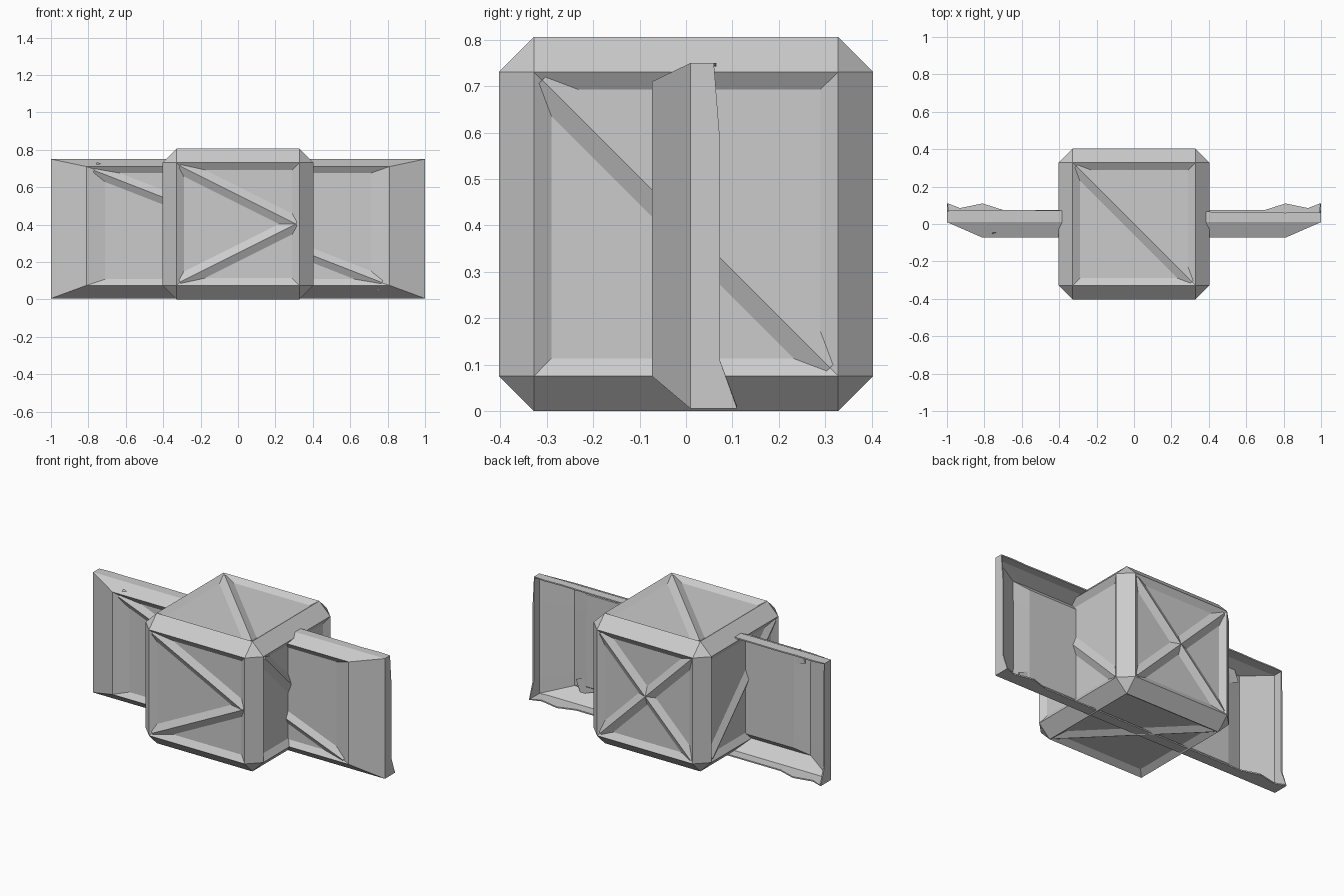
import bpy, bmesh
from math import radians
from mathutils import Vector

if "Cube" in bpy.data.objects:
    bpy.data.objects.remove(bpy.data.objects["Cube"])


def finish(bm, name):
    bmesh.ops.recalc_face_normals(bm, faces=bm.faces)
    me = bpy.data.meshes.new(name)
    bm.to_mesh(me)
    bm.free()
    ob = bpy.data.objects.new(name, me)
    bpy.context.collection.objects.link(ob)
    return ob


def ridge(name, a, b, n, half_width, height):
    """Triangular brace from a to b lying on a surface with normal n."""
    a, b, n = Vector(a), Vector(b), Vector(n)
    side = (b - a).normalized().cross(n) * half_width
    bm = bmesh.new()
    ends = [[bm.verts.new(p + o) for o in (side - n * 0.005, n * height, -side - n * 0.005)]
            for p in (a, b)]
    for i in range(3):
        j = (i + 1) % 3
        bm.faces.new((ends[0][i], ends[0][j], ends[1][j], ends[1][i]))
    bm.faces.new(ends[0])
    bm.faces.new(ends[1][::-1])
    return finish(bm, name)


# Crate body: chamfered cube with recessed panels
H, C, INSET, DEPTH = 0.403, 0.328, 0.038, 0.024
bm = bmesh.new()
for axis in range(3):
    for s in (-1, 1):
        for u in (-C, C):
            for v in (-C, C):
                p = [u, v]
                p.insert(axis, s * H)
                bm.verts.new((p[0], p[1], p[2] + H))
bmesh.ops.convex_hull(bm, input=bm.verts)
bmesh.ops.dissolve_limit(bm, angle_limit=radians(1), verts=bm.verts, edges=bm.edges)
bmesh.ops.recalc_face_normals(bm, faces=bm.faces)
panels = [f for f in bm.faces if max(abs(c) for c in f.normal) > 0.99]
bmesh.ops.inset_individual(bm, faces=panels, thickness=INSET, depth=-DEPTH, use_even_offset=True)
finish(bm, "crate_body")

# Crate braces: sideways V in front, X behind, single diagonals elsewhere
F, E = H - DEPTH, 0.31
lo, hi = H - E, H + E
braces = [
    ("front_brace_upper", (-E, -F, hi), (E, -F, H), (0, -1, 0)),
    ("front_brace_lower", (-E, -F, lo), (E, -F, H), (0, -1, 0)),
    ("back_brace_a", (-E, F, hi), (E, F, lo), (0, 1, 0)),
    ("back_brace_b", (-E, F, lo), (E, F, hi), (0, 1, 0)),
    ("right_brace", (F, -E, hi), (F, E, lo), (1, 0, 0)),
    ("left_brace", (-F, -E, hi), (-F, E, lo), (-1, 0, 0)),
    ("top_brace", (-E, E, H + F), (E, -E, H + F), (0, 0, 1)),
    ("bottom_brace", (-E, E, H - F), (E, -E, H - F), (0, 0, -1)),
]
for name, a, b, n in braces:
    ridge(name, a, b, n, 0.05, DEPTH - 0.002)

# Broken wide panel: open-backed shell passing through the crate
XS = (-1, -0.93, -0.81, -0.7, 0.7, 0.81, 0.93, 1)
BOTTOM_Y = (0.11, 0.085, 0.11, 0.075, 0.075, 0.11, 0.085, 0.11)
TOP_Y = (0.07, 0.075, 0.072, 0.075, 0.063, 0.06, 0.065, 0.06)
ZS = (0.14, 0.78)
SIDE_Y = (0.073, 0.073)


def loop(bm, hx, z0, z1, y=None):
    """Rectangular loop of points; y=None gives the ragged back edge."""
    dz = z1 - z0
    pts = [(x, 0, yy) for x, yy in zip(XS, BOTTOM_Y)]
    pts += [(1, z, yy) for z, yy in zip(ZS, SIDE_Y)]
    pts += [(x, 1, yy) for x, yy in zip(XS[::-1], TOP_Y[::-1])]
    pts += [(-1, z, yy) for z, yy in zip(ZS[::-1], SIDE_Y)]
    return [bm.verts.new((hx * x, yy if y is None else y, z0 + dz * z)) for x, z, yy in pts]


bm = bmesh.new()
loops = [loop(bm, 1.0, 0.005, 0.75),
         loop(bm, 1.0, 0.005, 0.75, 0.01),
         loop(bm, 0.81, 0.075, 0.71, -0.073),
         loop(bm, 0.71, 0.108, 0.675, -0.05)]
for A, B in zip(loops, loops[1:]):
    for i in range(len(A)):
        j = (i + 1) % len(A)
        bm.faces.new((A[i], A[j], B[j], B[i]))
bm.faces.new(loops[-1])
shell = finish(bm, "broken_panel")
mod = shell.modifiers.new("thickness", 'SOLIDIFY')
mod.thickness = 0.008
mod.offset = -1

# Diagonal brace across the wide panel
ridge("panel_brace", (-0.77, -0.05, 0.69), (0.77, -0.05, 0.09), (0, -1, 0), 0.045, 0.021)
